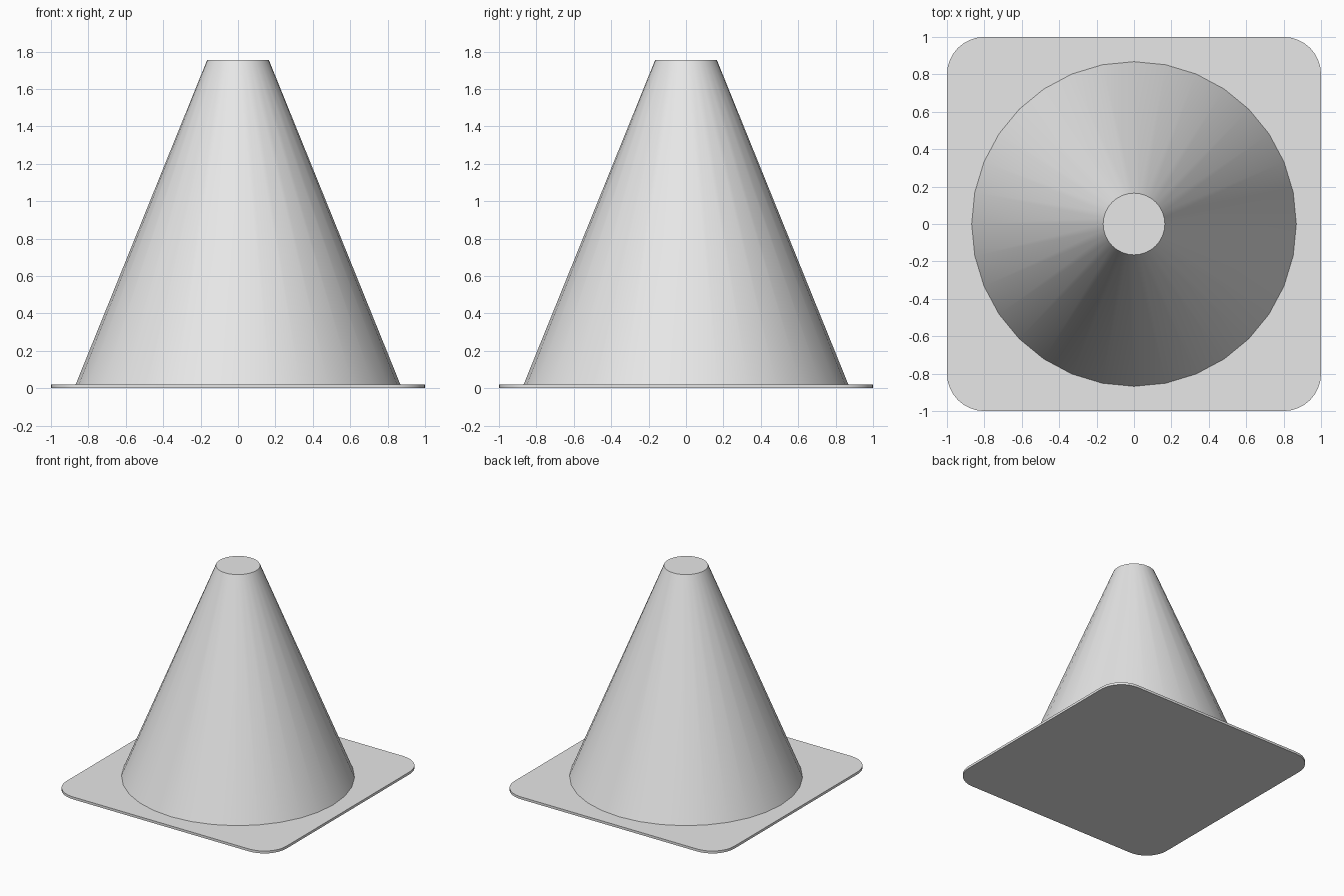
import bpy, bmesh, math

if "Cube" in bpy.data.objects:
    bpy.data.objects.remove(bpy.data.objects["Cube"])

grey = bpy.data.materials.new("light grey")
grey.diffuse_color = (0.8, 0.8, 0.8, 1)
grey.use_nodes = True
grey.node_tree.nodes["Principled BSDF"].inputs["Base Color"].default_value = grey.diffuse_color

BASE_H, TOP_H = 0.02, 1.755


def finish(bm, name):
    bmesh.ops.recalc_face_normals(bm, faces=bm.faces)
    mesh = bpy.data.meshes.new(name)
    bm.to_mesh(mesh)
    bm.free()
    mesh.materials.append(grey)
    obj = bpy.data.objects.new(name, mesh)
    bpy.context.collection.objects.link(obj)
    bpy.ops.object.select_all(action='DESELECT')
    obj.select_set(True)
    bpy.context.view_layer.objects.active = obj
    bpy.ops.object.shade_smooth_by_angle(angle=math.radians(30))


# Thin square base plate with rounded corners
radius, steps = 0.2, 8
bm = bmesh.new()
outline = []
for k, (sx, sy) in enumerate([(1, 1), (-1, 1), (-1, -1), (1, -1)]):
    for i in range(steps + 1):
        a = math.pi / 2 * (k + i / steps)
        outline.append(bm.verts.new((sx * (1 - radius) + radius * math.cos(a),
                                     sy * (1 - radius) + radius * math.sin(a), 0)))
face = bm.faces.new(outline)
top = bmesh.ops.extrude_face_region(bm, geom=[face], use_keep_orig=True)["geom"]
for v in top:
    if isinstance(v, bmesh.types.BMVert):
        v.co.z = BASE_H
finish(bm, "base_plate")

# Tapered body with a flat top
bm = bmesh.new()
bmesh.ops.create_cone(bm, cap_ends=True, segments=32, radius1=0.868, radius2=0.165,
                      depth=TOP_H - BASE_H)
bmesh.ops.translate(bm, verts=bm.verts, vec=(0, 0, (TOP_H + BASE_H) / 2))
finish(bm, "cone_body")
